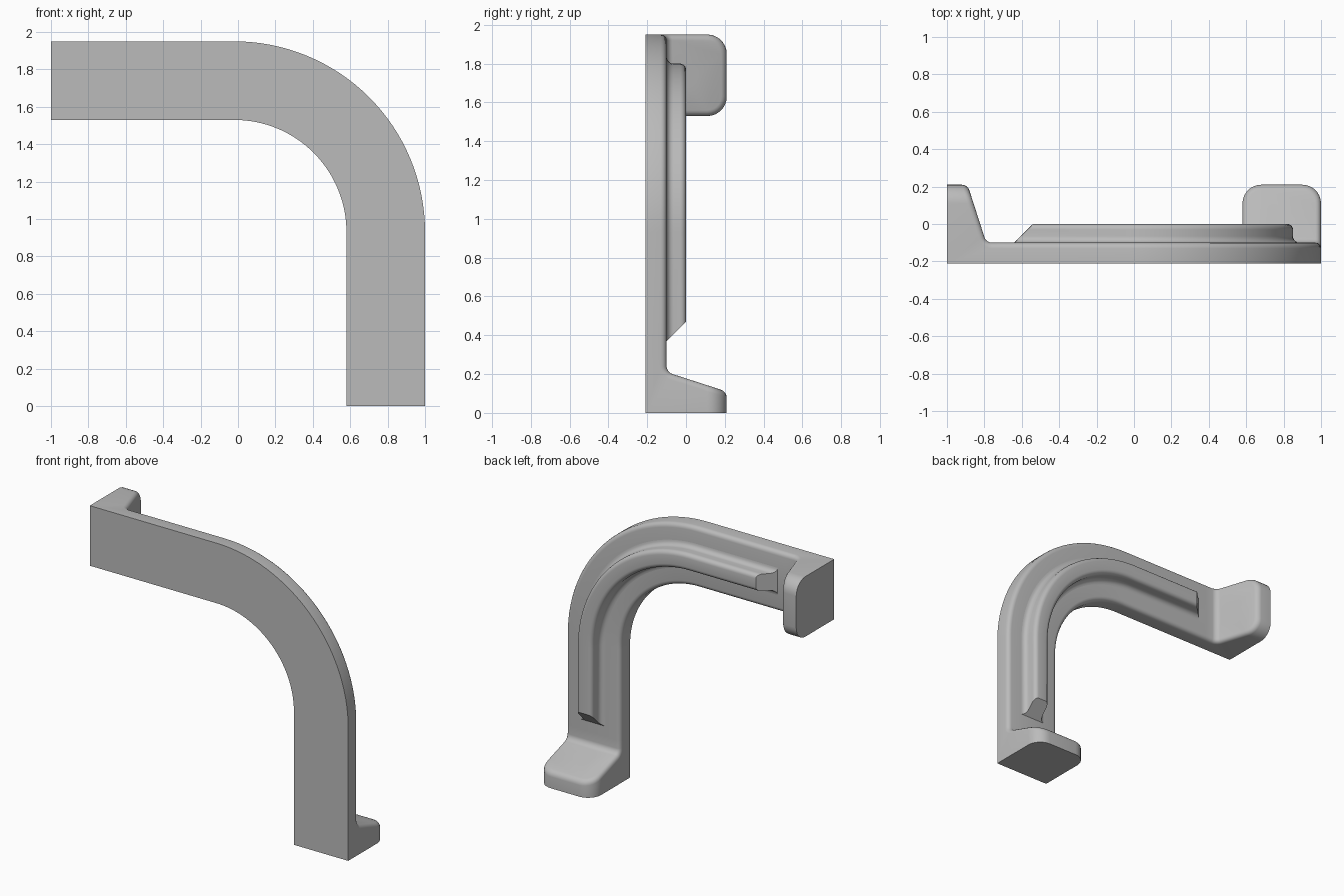
import bpy, bmesh, math
from mathutils import Vector, Matrix

if "Cube" in bpy.data.objects:
    bpy.data.objects.remove(bpy.data.objects["Cube"], do_unlink=True)

HALF = 0.21                      # half width of the band
R = 0.81                         # centre line bend radius
ARM_TOP, ARM_SIDE = 0.98, 0.93   # straight lengths before and after the bend
ARC = R * math.pi / 2
LENGTH = ARM_TOP + ARC + ARM_SIDE

grey = bpy.data.materials.new("plain grey")
grey.use_nodes = True
grey.diffuse_color = (0.5, 0.5, 0.5, 1)
grey.node_tree.nodes["Principled BSDF"].inputs["Base Color"].default_value = (0.5, 0.5, 0.5, 1)


def bend(v):
    """Map straight coordinates (along, across, depth) onto the bent path."""
    s, w, y = v
    if s < ARM_TOP:
        return Vector((s - 1, y, ARM_SIDE + R + w))
    if s > ARM_TOP + ARC:
        return Vector((ARM_TOP - 1 + R + w, y, LENGTH - s))
    a = (s - ARM_TOP) / R
    return Vector((ARM_TOP - 1 + (R + w) * math.sin(a), y, ARM_SIDE + (R + w) * math.cos(a)))


def finish(bm, name):
    """Slice the bend into steps, bend the part and make it an object."""
    cuts = [ARM_TOP + ARC * i / 32 for i in range(33)] + [0.3, LENGTH - 0.3]
    for s in cuts:
        bmesh.ops.bisect_plane(bm, geom=bm.verts[:] + bm.edges[:] + bm.faces[:],
                               plane_co=(s, 0, 0), plane_no=(1, 0, 0), dist=1e-5)
    for v in bm.verts:
        v.co = bend(v.co)
    bmesh.ops.recalc_face_normals(bm, faces=bm.faces[:])
    mesh = bpy.data.meshes.new(name)
    bm.to_mesh(mesh)
    bm.free()
    mesh.materials.append(grey)
    ob = bpy.data.objects.new(name, mesh)
    bpy.context.collection.objects.link(ob)
    return ob


def smooth(ob):
    bpy.ops.object.select_all(action='DESELECT')
    ob.select_set(True)
    bpy.context.view_layer.objects.active = ob
    bpy.ops.object.shade_smooth_by_angle(angle=math.radians(32))


def prism(bm, rings):
    """Join two matching vertex rings into a closed solid."""
    a, b = [[bm.verts.new(p) for p in ring] for ring in rings]
    bm.faces.new(a)
    bm.faces.new(b[::-1])
    for i in range(len(a)):
        j = (i + 1) % len(a)
        bm.faces.new((a[j], a[i], b[i], b[j]))
    bmesh.ops.recalc_face_normals(bm, faces=bm.faces[:])


def round_edges(bm, test, radius, segments):
    bm.normal_update()
    edges = [e for e in bm.edges if test(e, *[v.co for v in e.verts])]
    bmesh.ops.bevel(bm, geom=edges, offset=radius, segments=segments,
                    profile=0.5, affect='EDGES', clamp_overlap=True)


# Band with a mounting tab at each end, built straight
end = [(0, -0.21), (0, 0.21), (0.11, 0.21), (0.21, -0.1)]
side = end + [(LENGTH - s, y) for s, y in reversed(end)]
bm = bmesh.new()
prism(bm, [[(s, w, y) for s, y in side] for w in (-HALF, HALF)])

# Tab corners, inner fillets, then the soft rim of the back faces
round_edges(bm, lambda e, a, b: min(a.z, b.z) > 0.2 and abs(a.y - b.y) < 0.01, 0.1, 7)
round_edges(bm, lambda e, a, b: abs(a.y - b.y) > 0.1 and max(abs(a.z + 0.1), abs(b.z + 0.1)) < 0.01, 0.03, 5)


def is_rim(e, a, b):
    inside = all(p.z > -0.2 for p in (a, b))
    outer = any(max(p.x, q.x) < 0.001 for p, q in ((a, b),)) or min(a.x, b.x) > LENGTH - 0.001
    return inside and not outer and e.calc_face_angle(0) > math.radians(28)


round_edges(bm, is_rim, 0.03, 4)
body = finish(bm, "bracket_body")

# Stepped screw holes through both tabs
for flip in (False, True):
    bm = bmesh.new()
    steps = [(-0.1, 0), (-0.1, 0.03), (0.05, 0.03), (0.05, 0.062), (0.29, 0.062), (0.29, 0)]
    verts = [bm.verts.new((LENGTH - s if flip else s, r, 0)) for s, r in steps]
    edges = [bm.edges.new(pair) for pair in zip(verts, verts[1:])]
    bmesh.ops.spin(bm, geom=verts + edges, cent=(0, 0, 0), axis=(1, 0, 0),
                   angle=math.tau, steps=32)
    bmesh.ops.remove_doubles(bm, verts=bm.verts[:], dist=1e-4)
    cutter = finish(bm, "screw_hole_cutter")
    cutter.hide_render = True
    mod = body.modifiers.new("screw_hole", 'BOOLEAN')
    mod.operation, mod.object, mod.solver = 'DIFFERENCE', cutter, 'EXACT'
    bpy.ops.object.select_all(action='DESELECT')
    bpy.context.view_layer.objects.active = body
    bpy.ops.object.modifier_apply(modifier=mod.name)
    bpy.data.objects.remove(cutter, do_unlink=True)
smooth(body)

# Stiffening rib: rounded top, flared foot and sloping ends
half = [(0.095, -0.106)]
for i in range(6):
    a = math.radians(18 * i)
    half.append((0.095 - 0.035 * math.sin(a), -0.1 + 0.035 * (1 - math.cos(a))))
for i in range(6):
    a = math.radians(18 * i)
    half.append((0.03 + 0.03 * math.cos(a), -0.03 + 0.03 * math.sin(a)))
section = half + [(-w, y) for w, y in reversed(half)]
bm = bmesh.new()
prism(bm, [[(0.46 + y, w, y) for w, y in section],
           [(LENGTH - 0.47 - y, w, y) for w, y in section]])
smooth(finish(bm, "stiffening_rib"))
